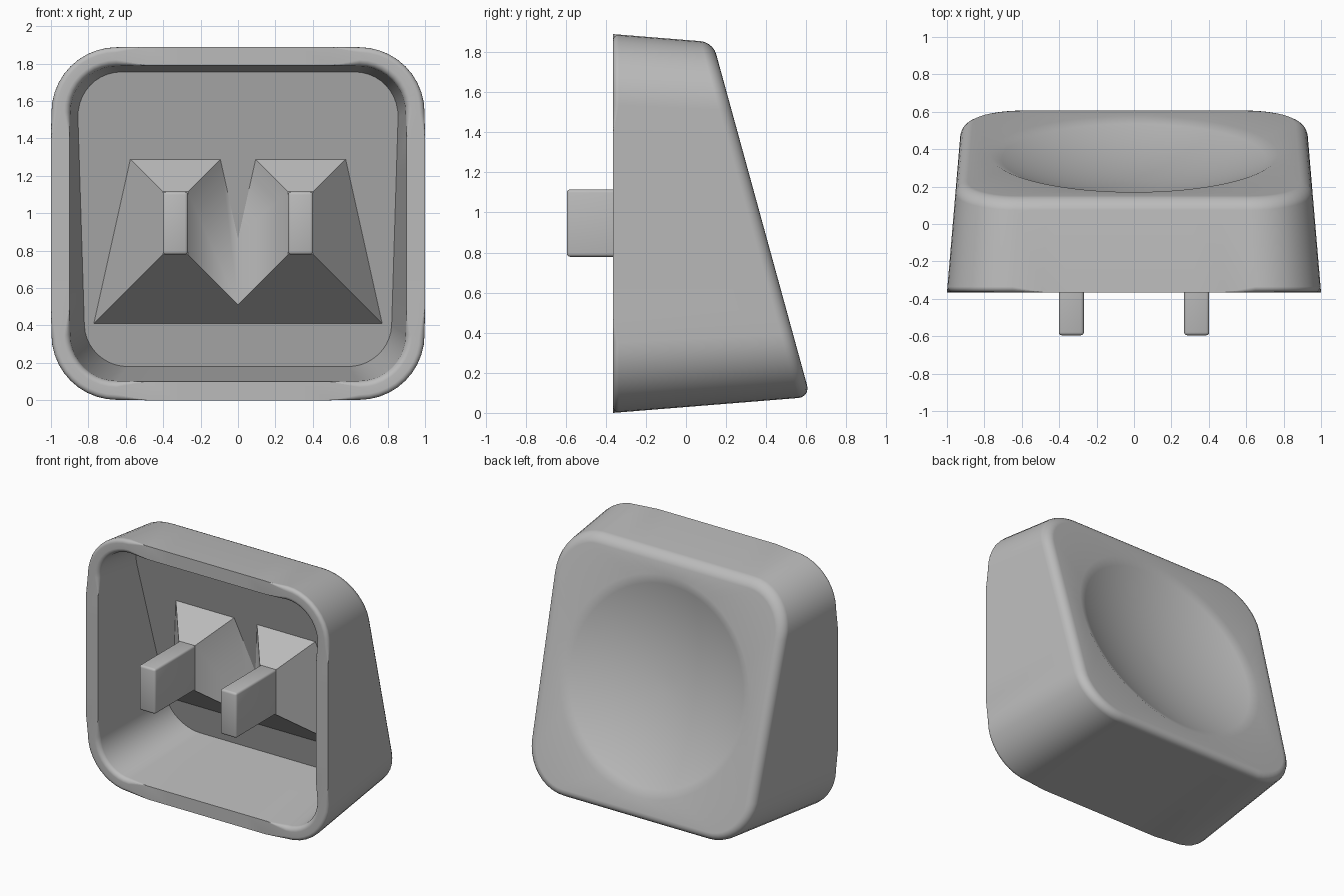
import bpy, bmesh
from math import sin, cos, pi, radians, sqrt
from mathutils import Vector

if "Cube" in bpy.data.objects:
    bpy.data.objects.remove(bpy.data.objects["Cube"])

grey = bpy.data.materials.new("plain grey")
grey.use_nodes = True
grey.diffuse_color = (0.5, 0.5, 0.5, 1)
grey.node_tree.nodes["Principled BSDF"].inputs["Base Color"].default_value = (0.5, 0.5, 0.5, 1)

RIM = -0.365            # y of the open rim
MID = 0.945             # z of the middle
SLOPE = 0.2745          # lean of the pressed face: y = offset - SLOPE * z
FACE, FLOOR = 0.642, 0.443
ARC, SIDE = 10, 7       # divisions per corner and per straight side
COUNT = 4 * (ARC + 1 + SIDE)


def finish(name, bm):
    bmesh.ops.recalc_face_normals(bm, faces=bm.faces)
    mesh = bpy.data.meshes.new(name)
    bm.to_mesh(mesh)
    bm.free()
    mesh.materials.append(grey)
    obj = bpy.data.objects.new(name, mesh)
    bpy.context.collection.objects.link(obj)
    bpy.ops.object.select_all(action='DESELECT')
    obj.select_set(True)
    bpy.context.view_layer.objects.active = obj
    bpy.ops.object.shade_smooth_by_angle(angle=radians(30))
    return obj


def rounded_rect(hx, hz, r):
    corners = [(1, 1), (-1, 1), (-1, -1), (1, -1)]
    pts = []
    for k, (sx, sz) in enumerate(corners):
        for i in range(ARC + 1):
            a = pi / 2 * (k + i / ARC)
            pts.append(Vector((sx * (hx - r) + r * cos(a), sz * (hz - r) + r * sin(a))))
        nx, nz = corners[(k + 1) % 4]
        a = pi / 2 * (k + 1)
        end = Vector((nx * (hx - r) + r * cos(a), nz * (hz - r) + r * sin(a)))
        start = pts[-1]
        pts += [start.lerp(end, i / (SIDE + 1)) for i in range(1, SIDE + 1)]
    return pts


def at_rim(pts):
    return [(x, RIM, MID + z) for x, z in pts]


def tapered(pts, offset, taper):
    # carry the outline back, narrowing, until it meets the leaning plane
    out = []
    for x, z in pts:
        t = (offset - RIM - SLOPE * (MID + z)) / (1 - SLOPE * z * taper)
        out.append((x * (1 - taper * t), RIM + t, MID + z * (1 - taper * t)))
    return out


# Hollow cap: floor, inner wall, rim, outer wall and dished face as one loft
outer = rounded_rect(1.0, MID, 0.35)
inner = rounded_rect(0.9, 0.845, 0.25)
loops = [tapered(inner, FLOOR, 0.125), at_rim(inner), at_rim(outer), tapered(outer, FACE, 0.085)]

radius, depth, dish_z = 0.77, 0.16, 0.975
ball = (radius ** 2 + depth ** 2) / (2 * depth)
tilt = sqrt(1 + SLOPE ** 2)
up = Vector((0, -SLOPE, 1)) / tilt
inward = Vector((0, -1, -SLOPE)) / tilt
centre = Vector((0, FACE - SLOPE * dish_z, dish_z))
RINGS = 12
for j in range(RINGS):
    r = radius * (1 - j / RINGS)
    sink = sqrt(ball ** 2 - r ** 2) - (ball - depth)
    ring = []
    for i in range(COUNT):
        a = pi / 4 + (i - ARC / 2) * 2 * pi / COUNT
        ring.append(centre + Vector((r * cos(a), 0, 0)) + up * (r * sin(a)) + inward * sink)
    loops.append(ring)

bm = bmesh.new()
rings = [[bm.verts.new(p) for p in loop] for loop in loops]
for a, b in zip(rings, rings[1:]):
    for i in range(COUNT):
        j = (i + 1) % COUNT
        bm.faces.new((a[i], a[j], b[j], b[i]))
bm.faces.new(rings[0])
tip = bm.verts.new(centre + inward * depth)
for i in range(COUNT):
    bm.faces.new((rings[-1][i], rings[-1][(i + 1) % COUNT], tip))


def ring_edges(ring):
    return [bm.edges.get((ring[i], ring[i - 1])) for i in range(COUNT)]


rim_edges = ring_edges(rings[1]) + ring_edges(rings[2])
top_edges = ring_edges(rings[3])
bmesh.ops.bevel(bm, geom=rim_edges, offset=0.03, segments=4, profile=0.5, affect='EDGES')
bmesh.ops.bevel(bm, geom=top_edges, offset=0.06, segments=5, profile=0.5, affect='EDGES')
cap = finish("hollow_cap", bm)
weighted = cap.modifiers.new("clean normals", 'WEIGHTED_NORMAL')
weighted.keep_sharp = True

# Pegs with flared pedestals, mirrored across the middle
PEG_X, PEG_Z, HX, HZ = 0.335, 0.947, 0.067, 0.168
PEG_START, PEG_END, FLARE = -0.125, -0.595, 0.81

bm = bmesh.new()
bmesh.ops.create_cube(bm, size=1)
for v in bm.verts:
    v.co = (PEG_X + v.co.x * 2 * HX,
            PEG_END if v.co.y < 0 else PEG_START + 0.02,
            PEG_Z + v.co.z * 2 * HZ)
bmesh.ops.bevel(bm, geom=bm.edges[:], offset=0.016, segments=3, profile=0.5, affect='EDGES')
peg = finish("peg", bm)

bm = bmesh.new()
bmesh.ops.create_cube(bm, size=2)
for v in bm.verts:
    sx, sy, sz = v.co
    t = 0
    if sy > 0:
        t = (FLOOR + 0.005 - PEG_START - SLOPE * (PEG_Z + sz * HZ)) / (1 + SLOPE * sz * FLARE)
    v.co = (PEG_X + sx * (HX + FLARE * t), PEG_START + t, PEG_Z + sz * (HZ + FLARE * t))
pedestal = finish("pedestal", bm)

for obj in (peg, pedestal):
    mirror = obj.modifiers.new("other side", 'MIRROR')
    mirror.use_axis[0] = True
    mirror.use_bisect_axis[0] = True
